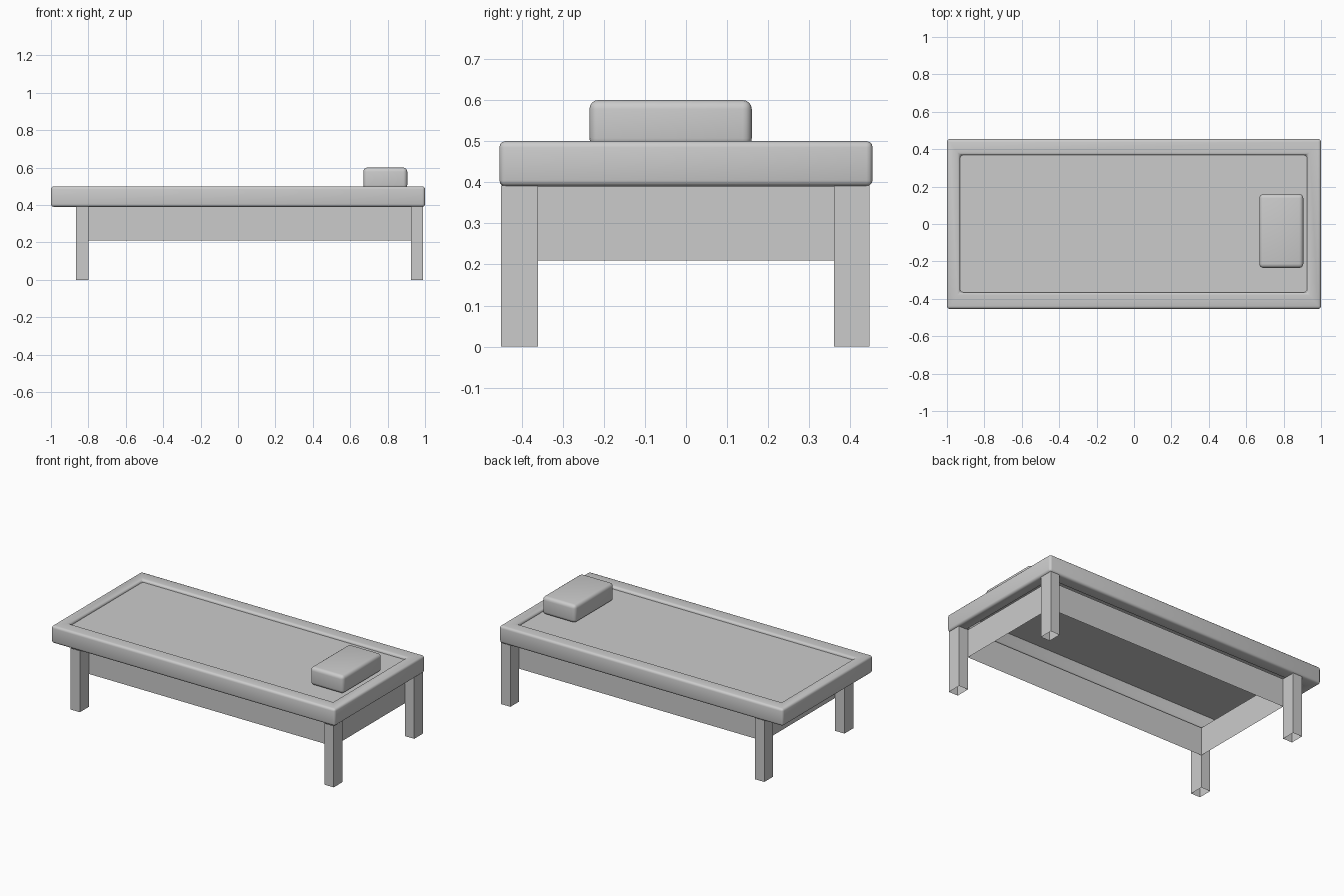
import bpy, bmesh

if "Cube" in bpy.data.objects:
    bpy.data.objects.remove(bpy.data.objects["Cube"])


def finish(name, bm, bevel=0.0, segments=3, smooth=False):
    """Optionally round the hard edges, then turn the bmesh into an object."""
    bm.normal_update()
    if bevel:
        hard = [e for e in bm.edges if e.calc_face_angle(0) > 0.5]
        bmesh.ops.bevel(bm, geom=hard, offset=bevel, segments=segments,
                        profile=0.5, affect='EDGES', clamp_overlap=True)
    mesh = bpy.data.meshes.new(name)
    bm.to_mesh(mesh)
    bm.free()
    obj = bpy.data.objects.new(name, mesh)
    bpy.context.collection.objects.link(obj)
    if smooth:
        bpy.ops.object.select_all(action='DESELECT')
        obj.select_set(True)
        bpy.context.view_layer.objects.active = obj
        bpy.ops.object.shade_smooth_by_angle()
    return obj


def rect(bm, x0, x1, y0, y1, z):
    return [bm.verts.new((x, y, z))
            for x, y in ((x0, y0), (x1, y0), (x1, y1), (x0, y1))]


def skin(bm, lower, upper):
    """Four side faces between two rectangles."""
    for i in range(4):
        j = (i + 1) % 4
        bm.faces.new((lower[i], lower[j], upper[j], upper[i]))


def tube(name, x0, x1, y0, y1, z0, z1):
    """Open-ended rectangular sleeve of single sheets."""
    bm = bmesh.new()
    skin(bm, rect(bm, x0, x1, y0, y1, z0), rect(bm, x0, x1, y0, y1, z1))
    return finish(name, bm)


# bed frame: rounded rectangular rim with a recess in the middle
OUTER = (-1.0, 1.0, -0.454, 0.454)
INNER = (-0.93, 0.925, -0.365, 0.368)
bm = bmesh.new()
loops = [rect(bm, *OUTER, 0.39), rect(bm, *OUTER, 0.50),
         rect(bm, *INNER, 0.50), rect(bm, *INNER, 0.39)]
for k in range(4):
    skin(bm, loops[k], loops[(k + 1) % 4])
finish("bed_rim", bm, 0.015, 3, True)

# sleeping surface: a thin sheet just below the top of the rim
bm = bmesh.new()
bm.faces.new(rect(bm, *INNER, 0.482))
finish("bed_panel", bm)

# apron: sheet skirt running between the inner corners of the legs
tube("apron", -0.80, 0.925, -0.36, 0.36, 0.21, 0.39)

# legs
for xn, x0, x1 in (("left", -0.865, -0.80), ("right", 0.925, 0.99)):
    for yn, y0, y1 in (("front", -0.45, -0.36), ("back", 0.36, 0.447)):
        tube(f"{yn}_{xn}_leg", x0, x1, y0, y1, 0.0, 0.392)

# pillow
bm = bmesh.new()
low = rect(bm, 0.67, 0.905, -0.235, 0.16, 0.485)
top = rect(bm, 0.67, 0.905, -0.235, 0.16, 0.60)
skin(bm, low, top)
bm.faces.new(top)
bm.faces.new(low[::-1])
finish("pillow", bm, 0.022, 4, True)
